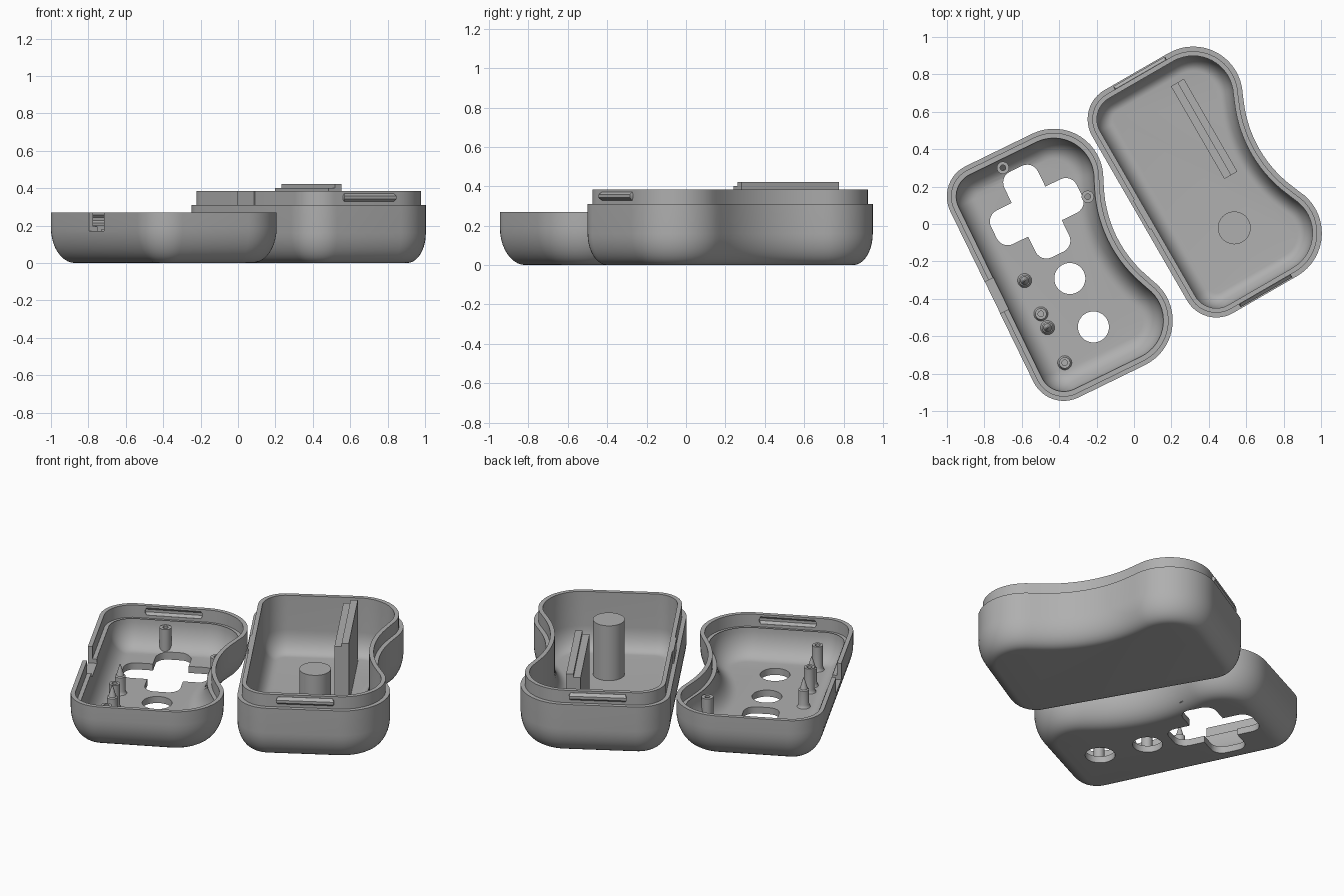
import bpy, bmesh
from math import sin, cos, radians, pi
from mathutils import Matrix

if "Cube" in bpy.data.objects:
    bpy.data.objects.remove(bpy.data.objects["Cube"])

grey = bpy.data.materials.new("plain grey plastic")
grey.use_nodes = True
GREY = (0.43, 0.43, 0.43, 1)
grey.diffuse_color = GREY
next(n for n in grey.node_tree.nodes if n.type == 'BSDF_PRINCIPLED').inputs["Base Color"].default_value = GREY


def placement(x, y, degrees):
    return Matrix.Translation((x, y, 0)) @ Matrix.Rotation(radians(degrees), 4, 'Z')


# Each half has its straight wall on local x = 0 and its waist on +x
BACK = placement(0.03, 0.03, 30)
FACE = placement(-0.76, -0.388, 26)


def arc(cx, cy, r, a0, a1, n):
    angles = [radians(a0 + (a1 - a0) * i / n) for i in range(n + 1)]
    return [(cx + r * cos(a), cy + r * sin(a)) for a in angles]


def outline(d):
    """Closed controller outline, moved inward by d."""
    t = 27.15
    pts = arc(0.18, -0.508, 0.18 - d, 180, 270, 12)
    pts += arc(0.575, -0.423, 0.265 - d, -90, t, 16)
    pts += arc(1.4, 0, 0.66 + d, 180 + t, 180 - t, 16)[1:-1]
    pts += arc(0.575, 0.423, 0.265 - d, -t, 90, 16)
    pts += arc(0.18, 0.508, 0.18 - d, 90, 180, 12)
    return pts


def loft(name, rings, place, angle=35):
    """Skin a stack of (points, z) rings and cap both ends."""
    bm = bmesh.new()
    loops = [[bm.verts.new((x, y, z)) for x, y in pts] for pts, z in rings]
    for a, b in zip(loops, loops[1:]):
        for i in range(len(a)):
            j = (i + 1) % len(a)
            bm.faces.new((a[i], a[j], b[j], b[i]))
    bm.faces.new(loops[0])
    bm.faces.new(loops[-1])
    bm.transform(place)
    bmesh.ops.recalc_face_normals(bm, faces=bm.faces)
    mesh = bpy.data.meshes.new(name)
    bm.to_mesh(mesh)
    bm.free()
    mesh.materials.append(grey)
    obj = bpy.data.objects.new(name, mesh)
    bpy.context.collection.objects.link(obj)
    smooth(obj, angle)
    return obj


def smooth(obj, angle=35):
    bpy.ops.object.select_all(action='DESELECT')
    obj.select_set(True)
    bpy.context.view_layer.objects.active = obj
    bpy.ops.object.shade_smooth_by_angle(angle=radians(angle))


def prism(name, pts, z0, z1, place):
    return loft(name, [(pts, z0), (pts, z1)], place)


def box(name, x0, x1, y0, y1, z0, z1, place):
    return prism(name, [(x0, y0), (x1, y0), (x1, y1), (x0, y1)], z0, z1, place)


def lathe(name, cx, cy, profile, place):
    rings = [(arc(cx, cy, r, 0, 345, 23), z) for r, z in profile]
    return loft(name, rings, place)


def cut(target, cutter):
    cutter.hide_render = True
    mod = target.modifiers.new("cut", 'BOOLEAN')
    mod.operation, mod.solver, mod.object = 'DIFFERENCE', 'EXACT', cutter
    smooth(target)
    bpy.ops.object.modifier_apply(modifier=mod.name)
    bpy.data.objects.remove(cutter)


def fillet(d, z, wide, high, n=10):
    """Quarter ellipse from the floor up to the wall at inset d."""
    return [(d + wide * (1 - sin(pi / 2 * i / n)), z + high * (1 - cos(pi / 2 * i / n)))
            for i in range(n + 1)]


def shell(name, wide, high, rim, floor, place):
    profile = fillet(0, 0, wide, high) + rim
    profile += fillet(0.05, floor, wide - 0.02, high - 0.03)[::-1]
    return loft(name, [(outline(d), z) for d, z in profile], place)


# Deep back half with a raised lip
shell("back_shell", 0.10, 0.16,
      [(0, 0.31), (0.025, 0.31), (0.025, 0.385), (0.05, 0.385)], 0.045, BACK)
box("rib_low_half", 0.498, 0.54, -0.044, 0.528, 0.04, 0.402, BACK)
box("rib_tall_half", 0.538, 0.578, -0.044, 0.528, 0.04, 0.422, BACK)
lathe("support_column", 0.413, -0.297, [(0.088, 0.04), (0.088, 0.38)], BACK)
box("cable_plate", 0.017, 0.03, -0.08, 0.1, 0.31, 0.385, BACK)


def snap_bar(name, side, reach, place, z):
    """Bar on an end wall with bevelled upper and lower edges."""
    wall = 0.655
    def ring(out, end):
        return [(0.23 + end, side * wall), (0.55 - end, side * wall),
                (0.55 - end, side * (wall + out)), (0.23 + end, side * (wall + out))]
    return loft(name, [(ring(0.009, 0.008), z - 0.022), (ring(reach, 0), z - 0.008),
                       (ring(reach, 0), z + 0.008), (ring(0.009, 0.008), z + 0.022)], place)


for side, end in ((-1, "front"), (1, "rear")):
    snap_bar(end + "_snap_bar", side, 0.026, BACK, 0.35)

# Shallow face half with a stepped rim
face = shell("face_shell", 0.13, 0.19,
             [(0, 0.27), (0.025, 0.27), (0.025, 0.195), (0.05, 0.195)], 0.04, FACE)

# Cross-shaped opening
cross = []
half, reach, r = 0.1, 0.255, 0.065
for k in range(4):
    arm = [(half, -half)]
    arm += arc(reach - r, r - half, r, -90, 0, 6) + arc(reach - r, half - r, r, 0, 90, 6)
    turn = k * pi / 2
    cross += [(0.415 + x * cos(turn) - y * sin(turn), 0.303 + x * sin(turn) + y * cos(turn))
              for x, y in arm]
cut(face, prism("cross_cutter", cross, -0.1, 0.1, FACE))

# Round button openings
for y in (-0.096, -0.384):
    cut(face, prism("button_cutter", arc(0.417, y, 0.083, 0, 352.5, 47), -0.1, 0.1, FACE))

# Cable notch and snap grooves
cut(face, box("notch_cutter", -0.05, 0.07, -0.1, 0.086, 0.17, 0.4, FACE))
for side in (-1, 1):
    cut(face, snap_bar("groove_cutter", side, 0.022, FACE, 0.235))
smooth(face)

# Hollow posts beside the cross
for name, x, y in (("rear_post", 0.355, 0.593), ("side_post", 0.695, 0.255)):
    lathe(name, x, y, [(0.033, 0.03), (0.033, 0.18), (0.015, 0.18), (0.015, 0.06)], FACE)

# Row of pegs with flared feet, pointed and hollow in turn
foot = [(0.042, 0.035), (0.034, 0.045), (0.03, 0.06)]
pointed = foot + [(0.03, 0.145), (0.022, 0.15), (0.003, 0.215)]
hollow = foot + [(0.03, 0.19), (0.015, 0.19), (0.015, 0.07)]
for i, y in enumerate((0.0, -0.198, -0.28, -0.489)):
    kind = "hollow" if i % 2 else "pointed"
    lathe(f"{kind}_peg_{i // 2 + 1}", 0.195, y, hollow if i % 2 else pointed, FACE)
